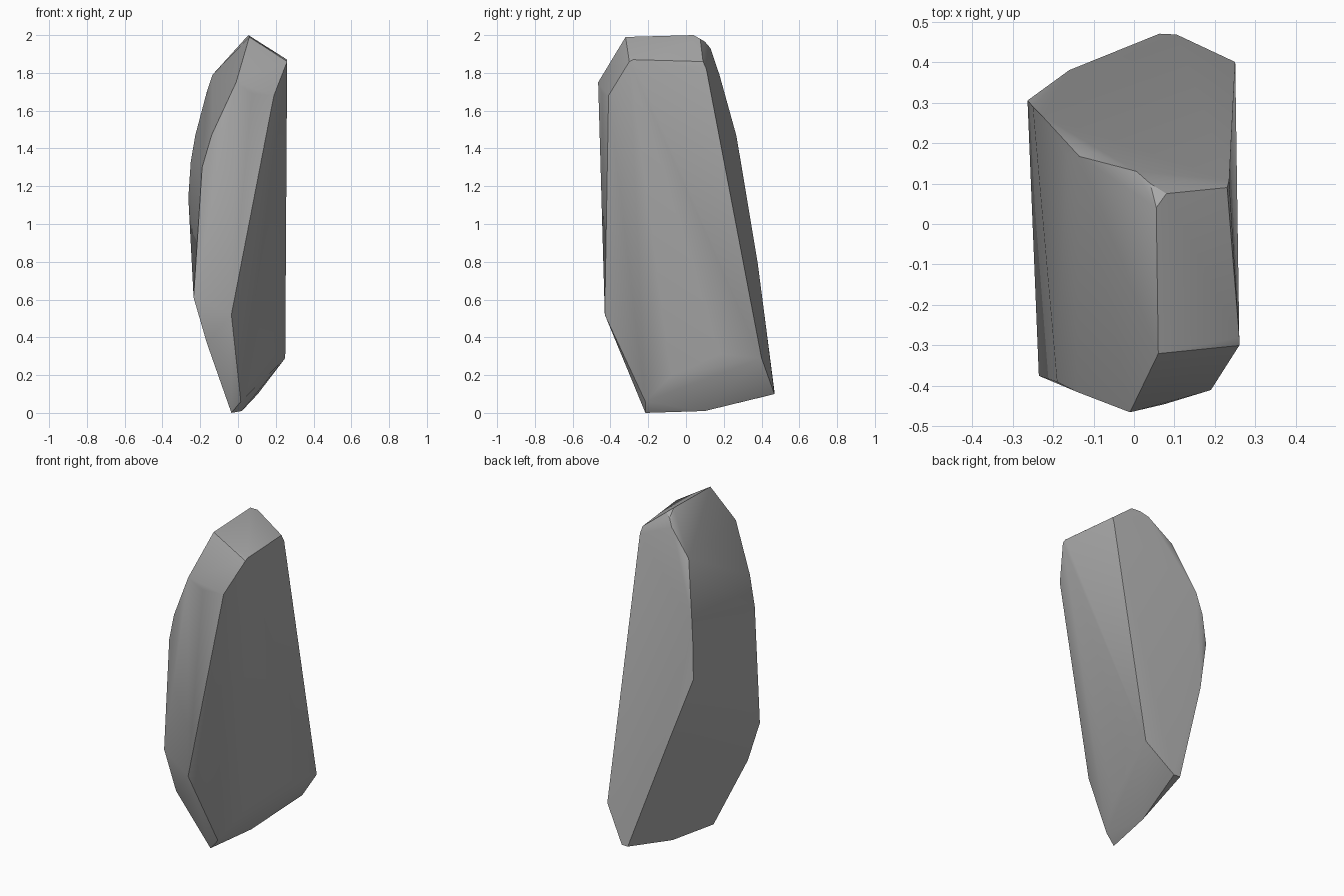
import bpy
import bmesh
import math

if "Cube" in bpy.data.objects:
    bpy.data.objects.remove(bpy.data.objects["Cube"])

# Corner points of the chiselled stone, grouped by region
CROWN = [(.06, -.32, 1.99), (.055, .04, 2.0), (.08, .075, 1.98), (.23, .09, 1.86),
         (.26, -.28, 1.87), (.26, -.30, 1.86), (.235, .108, 1.82), (.006, .13, 1.93),
         (.04, .10, 1.965)]
FRONT = [(.19, -.41, 1.68), (-.01, -.465, 1.75), (.075, -.445, 1.69), (-.035, -.43, .52),
         (-.14, -.415, 1.47), (-.19, -.39, 1.30), (-.235, -.375, .61), (-.165, -.36, .37)]
BACK = [(-.263, .305, 1.14), (-.25, .29, 1.33), (-.226, .266, 1.47), (-.165, .172, 1.70),
        (-.135, .167, 1.79), (-.10, .177, 1.79), (-.16, .38, .79)]
BASE = [(.25, .40, .29), (.105, .468, .10), (.063, .47, .10), (.02, .10, .01),
        (-.035, -.215, 0), (.015, -.215, .06), (.085, -.08, .195), (.185, .18, .31)]

# Wrap the corners in one convex boulder
bm = bmesh.new()
for p in CROWN + FRONT + BACK + BASE:
    bm.verts.new(p)
hull = bmesh.ops.convex_hull(bm, input=bm.verts[:])
loose = [v for v in bm.verts if not v.link_faces]
bmesh.ops.delete(bm, geom=loose, context='VERTS')
bmesh.ops.recalc_face_normals(bm, faces=bm.faces[:])
mesh = bpy.data.meshes.new("rock")
bm.to_mesh(mesh)
bm.free()
rock = bpy.data.objects.new("rock", mesh)
bpy.context.collection.objects.link(rock)

# Single stone grey
grey = bpy.data.materials.new("stone_grey")
grey.diffuse_color = (.40, .40, .40, 1)
grey.use_nodes = True
grey.node_tree.nodes["Principled BSDF"].inputs["Base Color"].default_value = grey.diffuse_color
mesh.materials.append(grey)

# Soft shallow facets, crisp main ridges
bpy.context.view_layer.objects.active = rock
rock.select_set(True)
bpy.ops.object.shade_smooth_by_angle(angle=math.radians(30))
